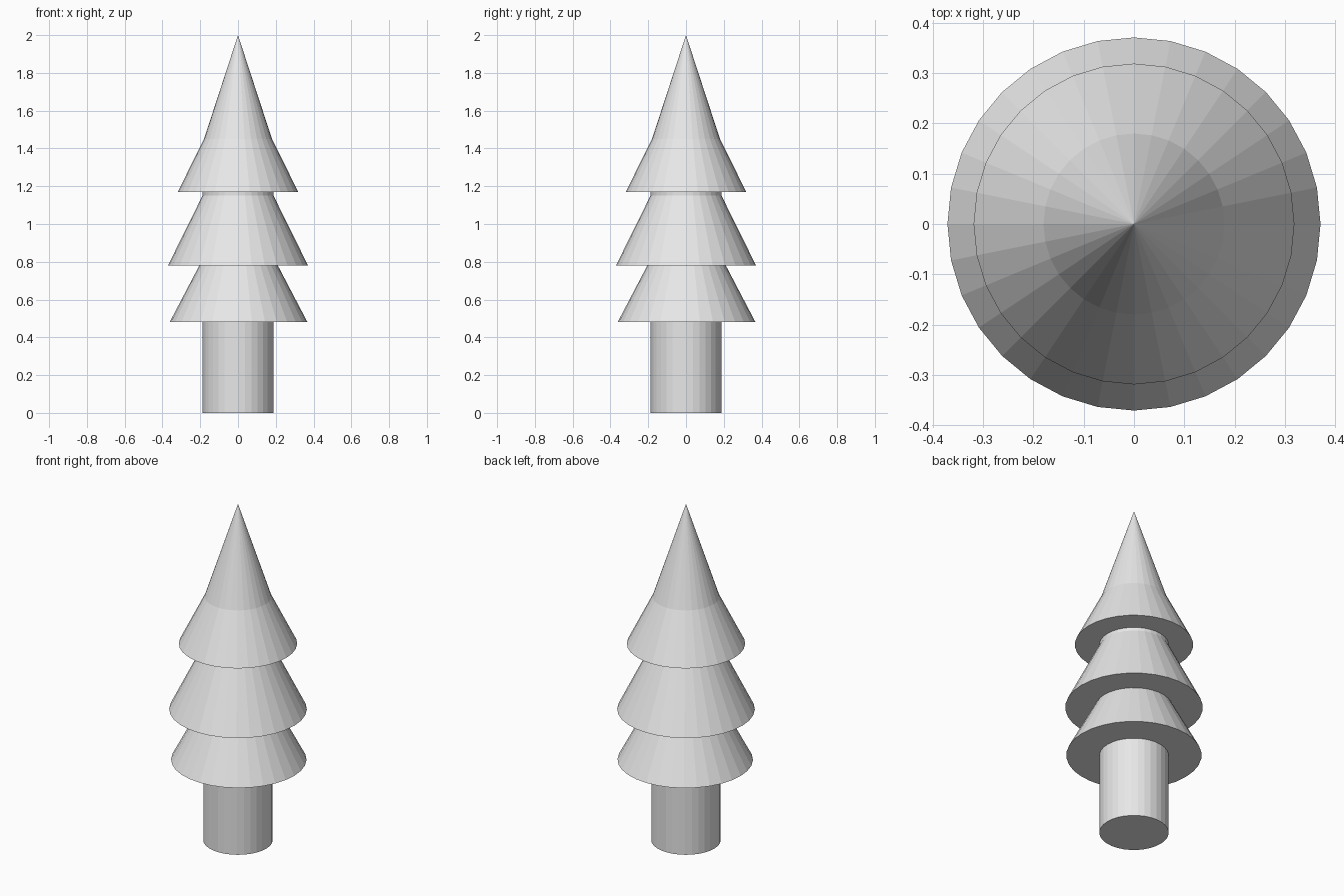
import bpy
import bmesh
import math

if "Cube" in bpy.data.objects:
    bpy.data.objects.remove(bpy.data.objects["Cube"])

SIDES = 32

grey = bpy.data.materials.new("light grey")
grey.diffuse_color = (0.8, 0.8, 0.8, 1)
grey.use_nodes = True
grey.node_tree.nodes["Principled BSDF"].inputs["Base Color"].default_value = grey.diffuse_color


def lathe(name, profile, centre=(0, 0)):
    """Closed, flat-shaded turned solid from (radius, height) pairs; radius 0 makes a tip."""
    bm = bmesh.new()
    rings = []
    for r, z in profile:
        count = SIDES if r > 0 else 1
        rings.append([bm.verts.new((r * math.cos(math.tau * i / SIDES),
                                    r * math.sin(math.tau * i / SIDES), z))
                      for i in range(count)])
    for low, high in zip(rings, rings[1:]):
        for i in range(SIDES):
            j = (i + 1) % SIDES
            if len(high) == 1:
                bm.faces.new((low[i], low[j], high[0]))
            else:
                bm.faces.new((low[i], low[j], high[j], high[i]))
    # flat end caps
    bm.faces.new(rings[0][::-1])
    if len(rings[-1]) > 1:
        bm.faces.new(rings[-1])
    mesh = bpy.data.meshes.new(name)
    bm.to_mesh(mesh)
    bm.free()
    mesh.materials.append(grey)
    obj = bpy.data.objects.new(name, mesh)
    obj.location = (centre[0], centre[1], 0)
    bpy.context.collection.objects.link(obj)
    return obj


# trunk up through the middle of the foliage
lathe("trunk", [(0.187, 0), (0.187, 1.18)])

# foliage tiers, bottom to top
lathe("lower_foliage", [(0.365, 0.48), (0.187, 0.82)], (0.003, 0.003))
lathe("middle_foliage", [(0.371, 0.78), (0.188, 1.15)])
lathe("top_foliage", [(0.319, 1.17), (0.18, 1.45), (0, 2.0)])
